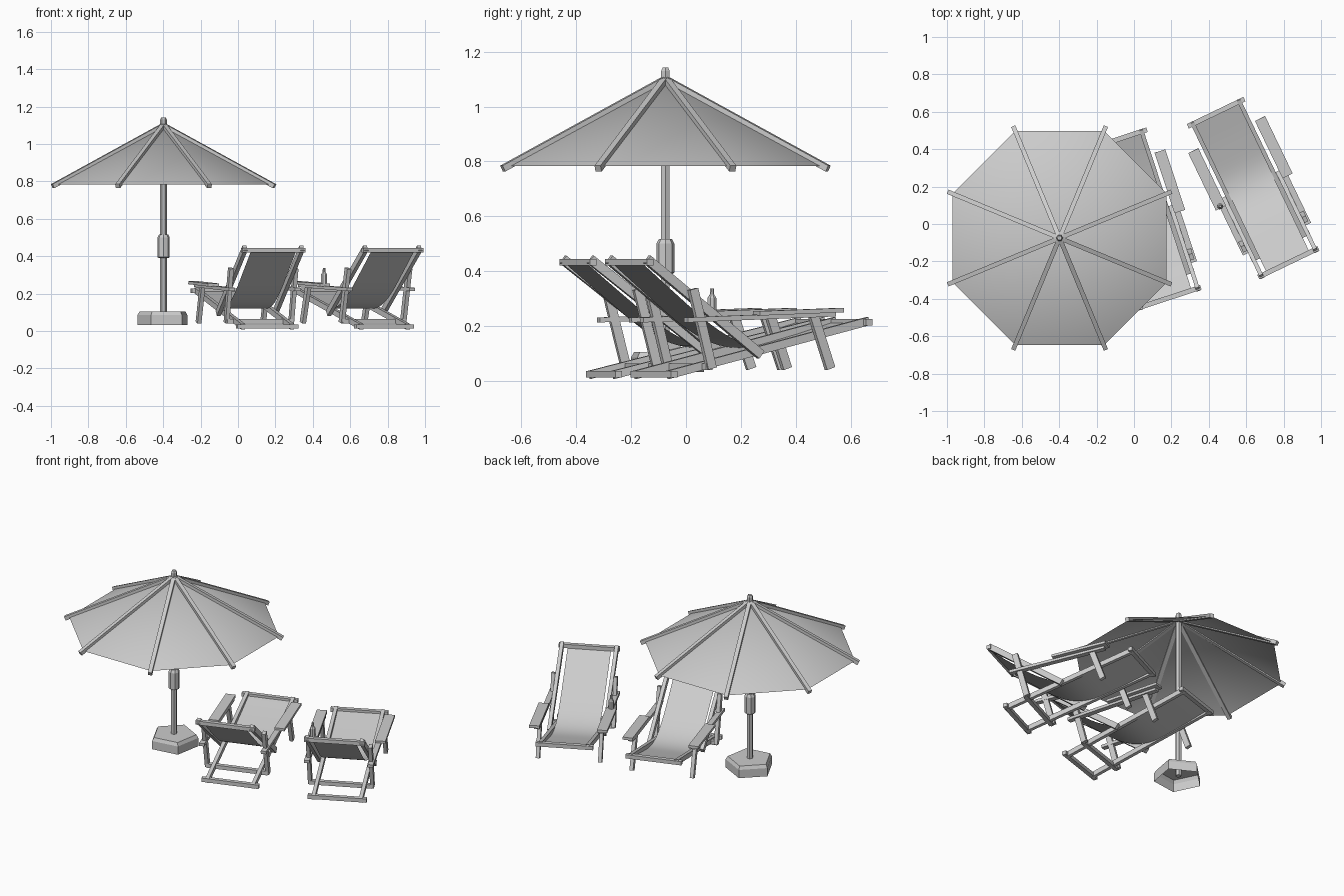
import bpy, bmesh, math
from mathutils import Vector, Matrix

if "Cube" in bpy.data.objects:
    bpy.data.objects.remove(bpy.data.objects["Cube"])

def add(name, bm, mat=None, mirror=False, smooth=False):
    me = bpy.data.meshes.new(name)
    bmesh.ops.recalc_face_normals(bm, faces=bm.faces)
    for f in bm.faces:
        f.smooth = smooth
    bm.to_mesh(me)
    bm.free()
    ob = bpy.data.objects.new(name, me)
    bpy.context.collection.objects.link(ob)
    if mat:
        ob.matrix_world = mat
    if mirror:
        ob.modifiers.new("Mirror", 'MIRROR').use_clip = False
    return ob

def beam(name, a, b, wide, deep, mat=None, mirror=False):
    # square timber from a to b; wide is the horizontal side
    a, b = Vector(a), Vector(b)
    d = (b - a).normalized()
    side = d.cross(Vector((0, 0, 1))).normalized()
    up = side.cross(d)
    rot = Matrix((side, d, up)).transposed().to_4x4()
    bm = bmesh.new()
    bmesh.ops.create_cube(bm, size=1)
    bmesh.ops.scale(bm, vec=(wide, (b - a).length, deep), verts=bm.verts)
    bmesh.ops.transform(bm, matrix=Matrix.Translation((a + b) / 2) @ rot, verts=bm.verts)
    return add(name, bm, mat, mirror)

def lathe(name, profile, n, loc, start=0.0, cap_bottom=True, mat=None):
    bm = bmesh.new()
    rings = []
    for r, z in profile:
        rings.append([bm.verts.new((loc[0] + r * math.cos(start + i * math.tau / n),
                                    loc[1] + r * math.sin(start + i * math.tau / n),
                                    loc[2] + z)) for i in range(n)])
    for p, q in zip(rings, rings[1:]):
        for i in range(n):
            bm.faces.new((p[i], p[(i + 1) % n], q[(i + 1) % n], q[i]))
    bm.faces.new(rings[-1])
    if cap_bottom:
        bm.faces.new(rings[0][::-1])
    return add(name, bm, mat)

# parasol
C = Vector((-0.398, -0.075, 0))
lathe("parasol_base", [(0.142, 0.033), (0.142, 0.085), (0.13, 0.105)], 5, C,
      math.radians(26), cap_bottom=False)
lathe("parasol_pole", [(0.018, 0.06), (0.018, 1.13), (0.012, 1.142)], 6, C)
lathe("pole_collar", [(0.026, 0.39), (0.033, 0.395), (0.033, 0.5), (0.024, 0.517)], 8, C)

# canopy: open eight-sided cone
bm = bmesh.new()
top = bm.verts.new(C + Vector((0, 0, 1.095)))
rim = []
for i in range(8):
    a = math.radians(22.5 + 45 * i)
    rim.append(bm.verts.new(C + Vector((0.62 * math.cos(a), 0.62 * math.sin(a), 0.783))))
for i in range(8):
    bm.faces.new((top, rim[i], rim[(i + 1) % 8]))
add("canopy", bm, smooth=True)
for i in range(8):
    a = math.radians(22.5 + 45 * i)
    d = Vector((math.cos(a), math.sin(a), 0))
    beam("canopy_rib", C + d * 0.005 + Vector((0, 0, 1.097)),
         C + d * 0.642 + Vector((0, 0, 0.774)), 0.024, 0.024)

def spline(pts, steps=5):
    # Catmull-Rom through the sling profile
    p = [Vector(q) for q in pts]
    p = [2 * p[0] - p[1]] + p + [2 * p[-1] - p[-2]]
    out = []
    for i in range(1, len(p) - 2):
        for k in range(steps):
            t = k / steps
            out.append(0.5 * (2 * p[i] + (p[i + 1] - p[i - 1]) * t
                       + (2 * p[i - 1] - 5 * p[i] + 4 * p[i + 1] - p[i + 2]) * t * t
                       + (3 * p[i] - p[i - 1] - 3 * p[i + 1] + p[i + 2]) * t ** 3))
    return out + [p[-2]]

def deck_chair(x, y, deg):
    m = Matrix.Translation((x, y, 0)) @ Matrix.Rotation(math.radians(deg), 4, 'Z')
    # side timbers, mirrored left to right
    for name, v, a, b, wide, deep in (
            ("back_rail", 0.160, (-0.005, 0.443), (0.455, 0.095), 0.022, 0.034),
            ("seat_rail", 0.138, (0.09, 0.022), (0.90, 0.218), 0.022, 0.03),
            ("back_prop", 0.182, (0.17, 0.335), (0.245, 0.045), 0.022, 0.034),
            ("front_leg", 0.182, (0.655, 0.245), (0.725, 0.045), 0.022, 0.034),
            ("arm_support", 0.186, (0.14, 0.222), (0.74, 0.244), 0.032, 0.018),
            ("arm_pad", 0.198, (0.42, 0.246), (0.76, 0.258), 0.06, 0.016)):
        beam(name, (v, *a), (v, *b), wide, deep, m, True)
    # cross bars
    for name, h, u, z in (("head_bar", 0.178, 0.0, 0.432), ("rear_bar", 0.172, 0.10, 0.024),
                          ("prop_bar", 0.185, 0.235, 0.052), ("foot_bar", 0.168, 0.89, 0.214)):
        beam(name, (-h, u, z), (h, u, z), 0.026, 0.024, m)
    # cloth sling
    bm = bmesh.new()
    rows = [[bm.verts.new((s * 0.127, q.x, q.y)) for s in (-1, 1)] for q in spline(
        [(0.0, 0.422), (0.13, 0.315), (0.27, 0.205), (0.40, 0.137), (0.53, 0.122),
         (0.70, 0.16), (0.89, 0.215)])]
    for p, q in zip(rows, rows[1:]):
        bm.faces.new((p[0], p[1], q[1], q[0]))
    add("sling", bm, m, smooth=True)
    return m

deck_chair(0.188, -0.394, 18.2)
m2 = deck_chair(0.825, -0.207, 25.7)

# bottle on the arm of the outer chair
lathe("bottle", [(0.017, 0), (0.017, 0.05), (0.008, 0.064), (0.007, 0.085)], 8,
      (-0.198, 0.43, 0.252), mat=m2)
